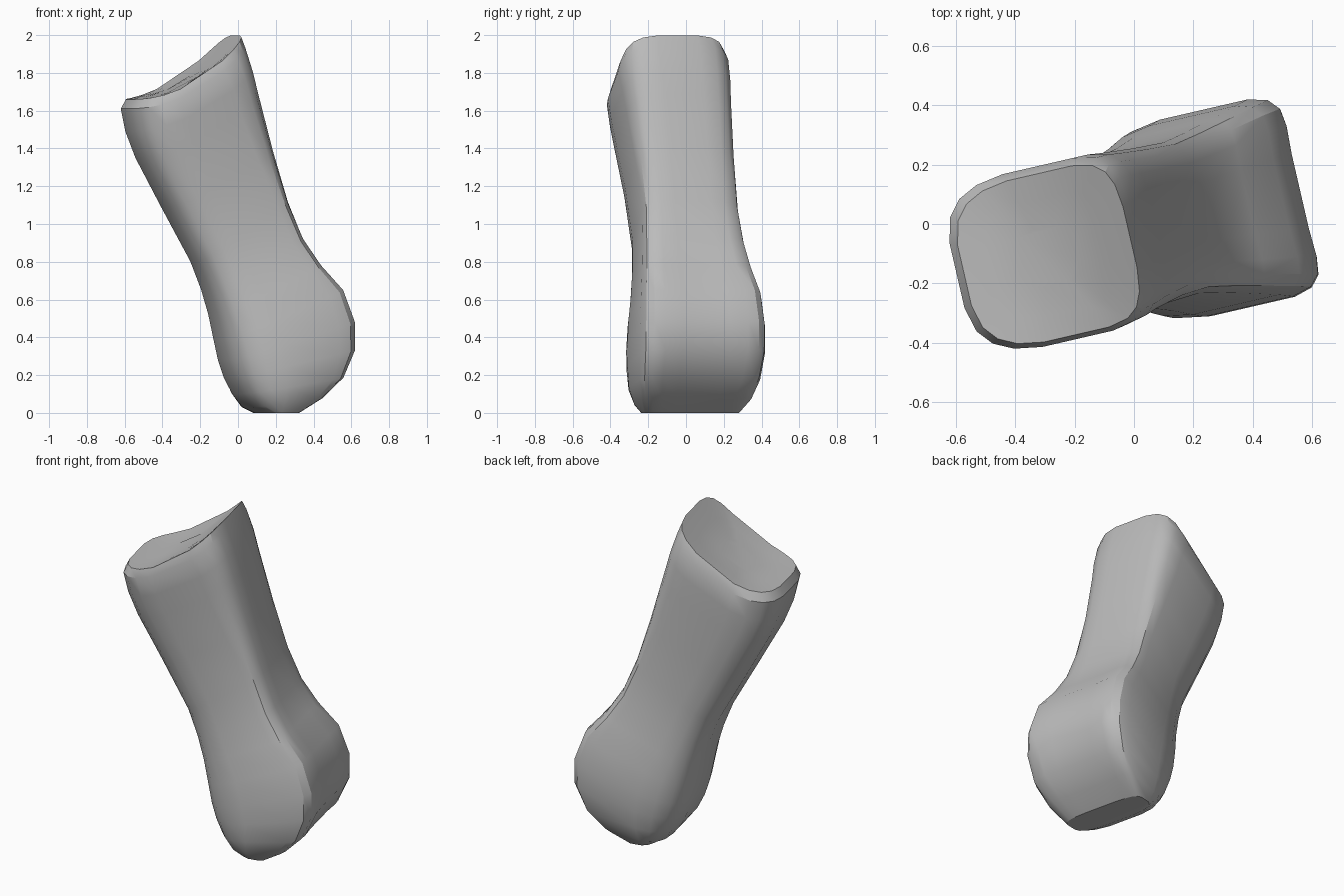
import bpy, bmesh, math
from mathutils import Vector, Matrix

cube = bpy.data.objects.get("Cube")
if cube:
    bpy.data.objects.remove(cube)

bone_grey = bpy.data.materials.new("bone_grey")
bone_grey.use_nodes = True
GREY = (0.5, 0.5, 0.5, 1)
bone_grey.diffuse_color = GREY
bone_grey.node_tree.nodes["Principled BSDF"].inputs["Base Color"].default_value = GREY

SEGMENTS = 20
# Each section: left (u, z), right (u, z), centre v, half width, saddle sag,
# groove on the right side, roundness of the right corners
SECTIONS = [
    ((-.605, 1.67), (-.03, 2.01), -.015, .28, .075, 0, .35),
    ((-.63, 1.62), (-.01, 1.955), -.01, .30, .075, 0, .35),
    ((-.605, 1.50), (.03, 1.83), -.005, .295, .06, 0, .3),
    ((-.55, 1.36), (.065, 1.70), 0, .285, .045, 0, .3),
    ((-.41, 1.10), (.145, 1.40), .008, .268, .02, 0, .25),
    ((-.25, .81), (.225, 1.13), .01, .262, 0, 0, .2),
    ((-.19, .66), (.305, .94), .01, .278, 0, .01, .2),
    ((-.15, .53), (.40, .80), .01, .30, 0, .025, .2),
    ((-.12, .40), (.52, .67), .01, .328, 0, .03, .22),
    ((-.095, .29), (.585, .50), .008, .342, 0, .03, .25),
    ((-.065, .20), (.585, .35), .005, .342, 0, .03, .25),
    ((-.02, .11), (.515, .20), 0, .33, 0, .03, .22),
    ((.035, .04), (.40, .09), 0, .30, 0, .025, .2),
    ((.10, .01), (.28, .01), 0, .26, 0, 0, .4),
]


def power(value, exponent):
    return math.copysign(abs(value) ** exponent, value)


def section_ring(bm, left, right, centre, width, sag, groove, corner, scale=1.0, dish=0.0):
    """Rounded-square ring spanning the left and right profile points."""
    left, right = Vector(left), Vector(right)
    middle, half = (left + right) / 2, (right - left) / 2
    ring = []
    for i in range(SEGMENTS):
        angle = math.tau * (i + 0.5) / SEGMENTS
        a = power(math.cos(angle), corner if math.cos(angle) > 0 else 0.72) * scale
        b = power(math.sin(angle), 0.53) * scale
        point = middle + half * a
        if a > 0:
            point -= half.normalized() * groove * a * (1 - min(1, b * b * 1.5))
        z = point.y - sag * (1 - a * a) - dish
        ring.append(bm.verts.new((point.x, b * width + centre, z)))
    return ring


def bridge(bm, upper, lower):
    for i in range(SEGMENTS):
        j = (i + 1) % SEGMENTS
        bm.faces.new((upper[i], lower[i], lower[j], upper[j]))


# Shaft with the two rounded knuckles at its lower end
bm = bmesh.new()
rings = [section_ring(bm, *s) for s in SECTIONS]
for upper, lower in zip(rings, rings[1:]):
    bridge(bm, upper, lower)
bm.faces.new(rings[-1])

# Shallow saddle-shaped socket on the upper end
outer = rings[0]
for scale, dish in ((.7, .005), (.35, .01)):
    inner = section_ring(bm, *SECTIONS[0], scale=scale, dish=dish)
    bridge(bm, inner, outer)
    outer = inner
bm.faces.new(outer)

# Turn the bone slightly and rest it on the ground, centred
bmesh.ops.rotate(bm, verts=bm.verts, matrix=Matrix.Rotation(math.radians(13), 3, "Z"))
bmesh.ops.recalc_face_normals(bm, faces=bm.faces)
lows = [min(v.co[k] for v in bm.verts) for k in range(3)]
highs = [max(v.co[k] for v in bm.verts) for k in range(3)]
offset = Vector(((lows[0] + highs[0]) / 2, (lows[1] + highs[1]) / 2, lows[2]))
bmesh.ops.translate(bm, verts=bm.verts, vec=-offset)

mesh = bpy.data.meshes.new("finger_bone")
bm.to_mesh(mesh)
bm.free()
mesh.materials.append(bone_grey)
bone = bpy.data.objects.new("finger_bone", mesh)
bpy.context.collection.objects.link(bone)
bpy.context.view_layer.objects.active = bone
bone.select_set(True)
bpy.ops.object.shade_smooth_by_angle(angle=math.radians(30))
